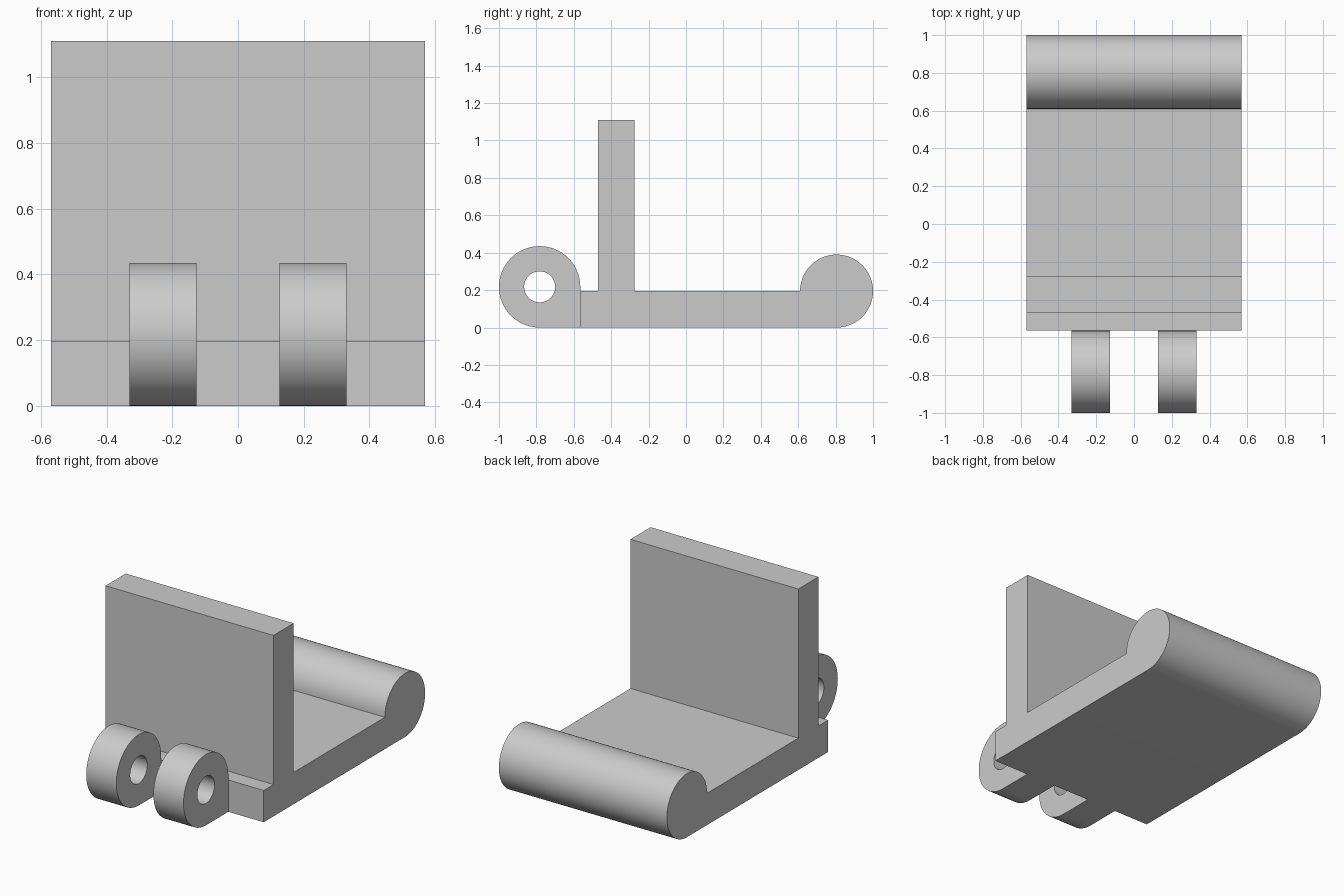
import bpy
import bmesh
from math import sin, cos, radians, pi

cube = bpy.data.objects.get("Cube")
if cube:
    bpy.data.objects.remove(cube, do_unlink=True)

grey = bpy.data.materials.new("plain grey")
grey.use_nodes = True
colour = (0.6, 0.6, 0.6, 1.0)
grey.diffuse_color = colour
grey.node_tree.nodes["Principled BSDF"].inputs["Base Color"].default_value = colour


def finish(name, bm):
    """Turn a bmesh into a shaded object with sharp edges kept."""
    bmesh.ops.recalc_face_normals(bm, faces=bm.faces)
    mesh = bpy.data.meshes.new(name)
    bm.to_mesh(mesh)
    bm.free()
    mesh.materials.append(grey)
    obj = bpy.data.objects.new(name, mesh)
    bpy.context.collection.objects.link(obj)
    bpy.ops.object.select_all(action="DESELECT")
    obj.select_set(True)
    bpy.context.view_layer.objects.active = obj
    bpy.ops.object.shade_smooth_by_angle(angle=radians(30))


def ring(bm, points, x):
    return [bm.verts.new((x, y, z)) for y, z in points]


def bridge(bm, a, b):
    for i in range(len(a)):
        j = (i + 1) % len(a)
        bm.faces.new((a[i], a[j], b[j], b[i]))


def prism(name, points, x0, x1):
    """Extrude a side profile across the width."""
    bm = bmesh.new()
    a, b = ring(bm, points, x0), ring(bm, points, x1)
    bm.faces.new(a)
    bm.faces.new(b)
    bridge(bm, a, b)
    finish(name, bm)


def lug(name, y, z, radius, hole, x0, x1, segments=64):
    """Round eye with a through hole and one square lower corner."""
    outer, inner = [], []
    for i in range(segments):
        t = 2 * pi * i / segments
        c, s = cos(t), sin(t)
        square = i > segments * 3 / 4
        r = radius / max(abs(c), abs(s)) if square else radius
        outer.append((y + r * c, z + r * s))
        inner.append((y + hole * c, z + hole * s))
    bm = bmesh.new()
    o0, o1 = ring(bm, outer, x0), ring(bm, outer, x1)
    i0, i1 = ring(bm, inner, x0), ring(bm, inner, x1)
    for a, b in ((o0, o1), (i0, i1), (o0, i0), (o1, i1)):
        bridge(bm, a, b)
    finish(name, bm)


# Base plate with upright wall and rounded rear lip, as one side profile
front, thick, lip_y = -0.565, 0.195, 0.805
wall_front, wall_back, wall_top = -0.47, -0.275, 1.11
lip = [(lip_y + thick * cos(radians(a)), thick + thick * sin(radians(a)))
       for a in range(-90, 181, 5)]
profile = [(front, 0)] + lip + [
    (wall_back, thick), (wall_back, wall_top),
    (wall_front, wall_top), (wall_front, thick), (front, thick)]
prism("base_with_wall_and_lip", profile, -0.57, 0.57)

# Pair of hinge lugs on the front edge
for side, sign in (("left", 1), ("right", -1)):
    lug(side + "_hinge_lug", -0.7825, 0.2175, 0.2175, 0.083,
        sign * 0.126, sign * 0.33)
